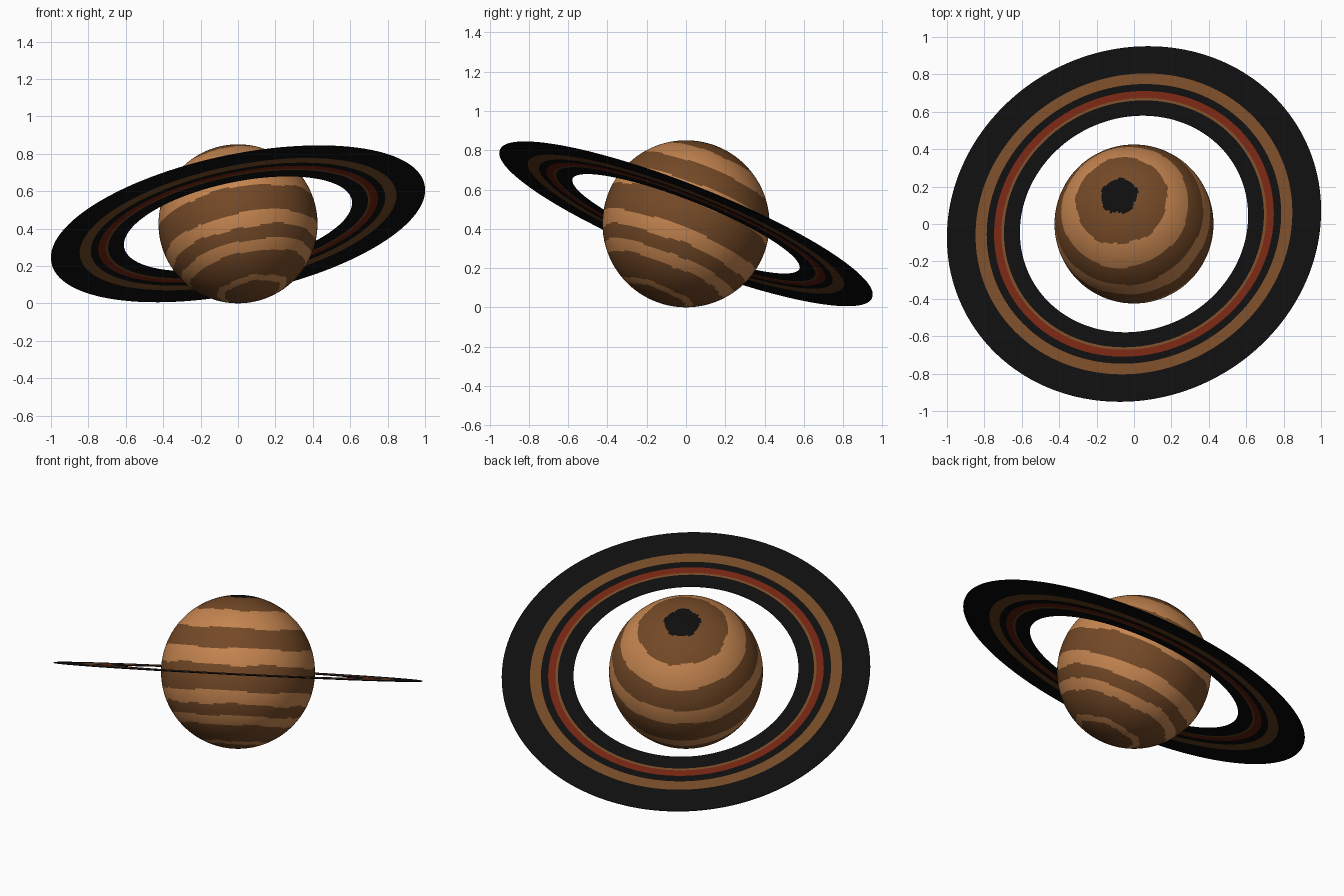
import bpy, bmesh, math
from mathutils import Vector

if "Cube" in bpy.data.objects:
    bpy.data.objects.remove(bpy.data.objects["Cube"])

AXIS = Vector((-0.192, 0.362, 0.912)).normalized()
TILT = Vector((0, 0, 1)).rotation_difference(AXIS)
CENTRE = Vector((0, 0, 0.426))
R = 0.425


def material(name, rgb):
    m = bpy.data.materials.new(name)
    m.diffuse_color = (*rgb, 1)
    m.use_nodes = True
    m.node_tree.nodes["Principled BSDF"].inputs["Base Color"].default_value = m.diffuse_color
    return m


MATS = [material("near_black", (0.0045, 0.0045, 0.0045)),
        material("dark_brown", (0.175, 0.067, 0.020)),
        material("tan", (0.56, 0.235, 0.080)),
        material("rust_red", (0.171, 0.018, 0.006))]
BLACK, BROWN, TAN, RED = range(4)


def finish(bm, name):
    me = bpy.data.meshes.new(name)
    bm.to_mesh(me)
    bm.free()
    for m in MATS:
        me.materials.append(m)
    ob = bpy.data.objects.new(name, me)
    bpy.context.collection.objects.link(ob)
    ob.rotation_mode = 'QUATERNION'
    ob.rotation_quaternion = TILT
    ob.location = CENTRE
    return ob


# planet: sphere with wavy bands chosen by height along the tilted axis
BANDS = [(0.972, BLACK), (0.81, BROWN), (0.58, TAN), (0.32, BROWN), (0.105, TAN),
         (-0.24, BROWN), (-0.41, TAN), (-0.56, BROWN), (-0.68, TAN),
         (-0.895, BROWN), (-0.935, TAN), (-2, BROWN)]
bm = bmesh.new()
bmesh.ops.create_uvsphere(bm, u_segments=240, v_segments=150, radius=R)
for f in bm.faces:
    f.smooth = True
    c = f.calc_center_median()
    a = math.atan2(c.y, c.x)
    h = c.z / R
    wave = math.sin(5 * a + 7 * h) + 0.6 * math.sin(11 * a - 9 * h)
    h += 0.012 * wave * math.sqrt(max(0, 1 - h * h))
    f.material_index = next(m for low, m in BANDS if h >= low)
finish(bm, "planet")

# ring: thin flat annulus made of concentric coloured bands
RADII = [0.622, 0.708, 0.722, 0.762, 0.802, 0.863, 1.019]
COLOURS = [BLACK, BROWN, RED, BLACK, BROWN, BLACK]
N, T = 160, 0.002
bm = bmesh.new()
profile = [(r, T) for r in RADII] + [(r, -T) for r in reversed(RADII)]
cols = COLOURS + [BLACK] + COLOURS[::-1] + [BLACK]
loops = []
for i in range(N):
    a = 2 * math.pi * i / N
    loops.append([bm.verts.new((r * math.cos(a), r * math.sin(a), z)) for r, z in profile])
for i in range(N):
    p, q = loops[i], loops[(i + 1) % N]
    for j in range(len(profile)):
        k = (j + 1) % len(profile)
        f = bm.faces.new((p[j], p[k], q[k], q[j]))
        f.material_index = cols[j]
bmesh.ops.recalc_face_normals(bm, faces=bm.faces)
finish(bm, "planet_ring")
